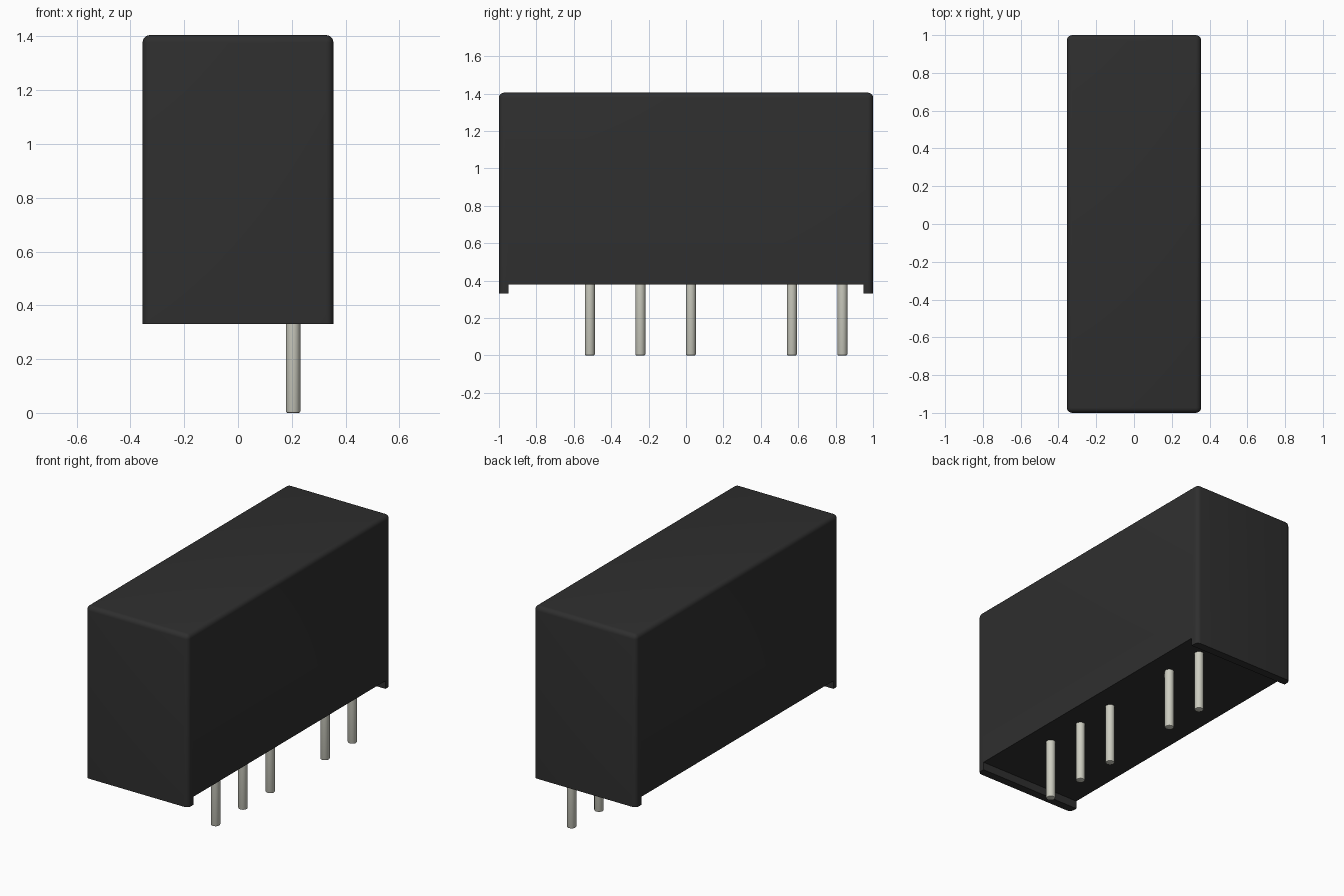
import bpy
import bmesh
import math

cube = bpy.data.objects.get("Cube")
if cube:
    bpy.data.objects.remove(cube, do_unlink=True)


def material(name, color):
    mat = bpy.data.materials.new(name)
    mat.use_nodes = True
    mat.diffuse_color = color
    mat.node_tree.nodes["Principled BSDF"].inputs["Base Color"].default_value = color
    return mat


def finish(name, bm, mat):
    bmesh.ops.recalc_face_normals(bm, faces=bm.faces)
    mesh = bpy.data.meshes.new(name)
    bm.to_mesh(mesh)
    bm.free()
    mesh.materials.append(mat)
    obj = bpy.data.objects.new(name, mesh)
    bpy.context.collection.objects.link(obj)
    bpy.ops.object.select_all(action="DESELECT")
    obj.select_set(True)
    bpy.context.view_layer.objects.active = obj
    bpy.ops.object.shade_smooth_by_angle(angle=math.radians(35))
    return obj


black = material("black plastic", (0.028, 0.028, 0.028, 1))
tin = material("tinned metal", (0.61, 0.61, 0.53, 1))

HALF_W, HALF_L = 0.355, 1.0
FOOT_Z, FLOOR_Z, TOP_Z = 0.33, 0.38, 1.405
FOOT = 0.052

# Case: side profile with a foot at each end, extruded across the width
inner = HALF_L - FOOT
profile = [(-HALF_L, FOOT_Z), (-inner, FOOT_Z), (-inner, FLOOR_Z), (inner, FLOOR_Z),
           (inner, FOOT_Z), (HALF_L, FOOT_Z), (HALF_L, TOP_Z), (-HALF_L, TOP_Z)]
bm = bmesh.new()
face = bm.faces.new([bm.verts.new((-HALF_W, y, z)) for y, z in profile])
grown = bmesh.ops.extrude_face_region(bm, geom=[face])["geom"]
bmesh.ops.translate(bm, vec=(2 * HALF_W, 0, 0),
                    verts=[v for v in grown if isinstance(v, bmesh.types.BMVert)])

# Round the top rim and the four upright corners, leaving the bottom sharp
rounded = []
for e in bm.edges:
    a, b = (v.co for v in e.verts)
    top = min(a.z, b.z) > TOP_Z - 0.01
    corner = abs(a.z - b.z) > 0.5
    if top or corner:
        rounded.append(e)
bmesh.ops.bevel(bm, geom=rounded, offset=0.028, segments=5, profile=0.5,
                affect="EDGES", clamp_overlap=True)
finish("case", bm, black)

# Pins: one row of round leads with slightly chamfered tips
PIN_X, PIN_R, PITCH, FIRST_Y = 0.205, 0.027, 0.27, -0.514
PIN_H = FLOOR_Z + 0.02
for number, slot in enumerate((0, 1, 2, 4, 5), 1):
    bm = bmesh.new()
    bmesh.ops.create_cone(bm, cap_ends=True, segments=24, radius1=PIN_R,
                          radius2=PIN_R, depth=PIN_H)
    tip = [e for e in bm.edges if all(v.co.z < 0 for v in e.verts)]
    bmesh.ops.bevel(bm, geom=tip, offset=0.006, segments=2, profile=0.5, affect="EDGES")
    pin = finish(f"pin_{number}", bm, tin)
    pin.location = (PIN_X, FIRST_Y + slot * PITCH, PIN_H / 2)
